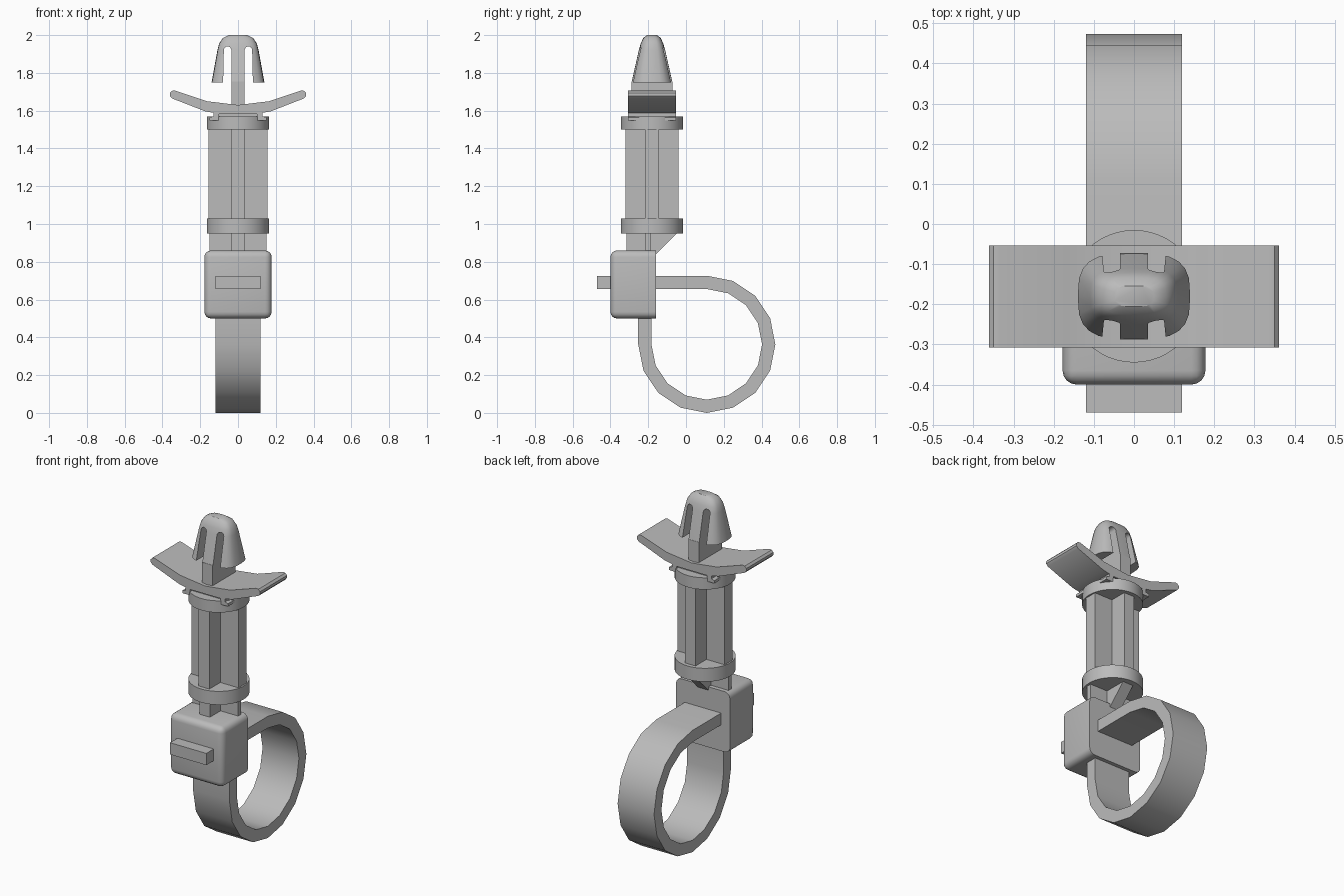
import bpy, bmesh, math
from mathutils import Vector

if "Cube" in bpy.data.objects:
    bpy.data.objects.remove(bpy.data.objects["Cube"])

grey = bpy.data.materials.new("light grey plastic")
grey.use_nodes = True
grey.diffuse_color = (0.5, 0.5, 0.5, 1)
grey.node_tree.nodes["Principled BSDF"].inputs["Base Color"].default_value = (0.5, 0.5, 0.5, 1)

AXIS_Y = -0.18      # the post stands on this line


def finish(name, bm, smooth=True):
    bmesh.ops.recalc_face_normals(bm, faces=bm.faces)
    mesh = bpy.data.meshes.new(name)
    bm.to_mesh(mesh)
    bm.free()
    mesh.materials.append(grey)
    obj = bpy.data.objects.new(name, mesh)
    bpy.context.collection.objects.link(obj)
    for o in bpy.context.selected_objects:
        o.select_set(False)
    obj.select_set(True)
    bpy.context.view_layer.objects.active = obj
    if smooth:
        bpy.ops.object.shade_smooth_by_angle(angle=math.radians(32))
    return obj


def prism(name, profile, axis, lo, hi):
    """Extrude a 2D profile along x (y,z points) or along y (x,z points)."""
    bm = bmesh.new()
    place = (lambda a, b: (lo, a, b)) if axis == "x" else (lambda a, b: (a, lo, b))
    face = bm.faces.new([bm.verts.new(place(a, b)) for a, b in profile])
    out = bmesh.ops.extrude_face_region(bm, geom=[face])
    shift = Vector((hi - lo, 0, 0)) if axis == "x" else Vector((0, hi - lo, 0))
    bmesh.ops.translate(bm, vec=shift, verts=[v for v in out["geom"] if isinstance(v, bmesh.types.BMVert)])
    return finish(name, bm)


def box(name, x0, x1, y0, y1, z0, z1):
    return prism(name, [(y0, z0), (y1, z0), (y1, z1), (y0, z1)], "x", x0, x1)


def disc(name, radius, z0, z1):
    bm = bmesh.new()
    bmesh.ops.create_cone(bm, cap_ends=True, segments=48, radius1=radius, radius2=radius, depth=z1 - z0)
    bmesh.ops.translate(bm, vec=(0, AXIS_Y, (z0 + z1) / 2), verts=bm.verts)
    return finish(name, bm)


# Strap: tail, straight run, three-quarter loop and riser
def loop(radius):
    return [(0.11 + radius * math.sin(i * math.pi / 8), 0.363 + radius * math.cos(i * math.pi / 8))
            for i in range(13)]


outer, inner = loop(0.363), loop(0.293)
strap = [(-0.47, 0.726)] + outer + [(-0.253, 0.52), (-0.183, 0.52)] + inner[::-1] + [(-0.47, 0.656)]
prism("strap", strap, "x", -0.12, 0.12)

# Locking head: rounded front and sides, flat back
bm = bmesh.new()
bmesh.ops.create_cube(bm, size=1)
bmesh.ops.scale(bm, vec=(0.356, 0.24, 0.36), verts=bm.verts)
bmesh.ops.translate(bm, vec=(0, -0.28, 0.68), verts=bm.verts)
edges = [e for e in bm.edges if min(v.co.y for v in e.verts) < -0.3]
bmesh.ops.bevel(bm, geom=edges, offset=0.035, segments=4, profile=0.5, affect="EDGES")
finish("locking_head", bm)

# Neck with a sloping rear gusset
box("neck_cross_plate", -0.15, 0.15, -0.215, -0.185, 0.84, 0.96)
prism("neck_gusset", [(-0.315, 0.84), (-0.16, 0.84), (-0.14, 0.86), (-0.045, 0.955), (-0.315, 0.955)],
      "x", -0.035, 0.035)

# Ribbed post between two collars
box("post_wide_rib", -0.155, 0.155, AXIS_Y - 0.037, AXIS_Y + 0.037, 1.02, 1.51)
box("post_deep_rib", -0.035, 0.035, AXIS_Y - 0.14, AXIS_Y + 0.14, 1.02, 1.51)
disc("lower_collar", 0.165, 0.95, 1.03)
disc("upper_collar", 0.165, 1.5, 1.57)

# Spring wing with rounded tips
half = [(0.165, 1.65), (0.335, 1.707), (0.35, 1.705), (0.361, 1.693), (0.361, 1.678),
        (0.35, 1.665), (0.175, 1.597), (0.1, 1.583)]
wing = [(0, 1.63)] + half + [(-x, z) for x, z in reversed(half)]
prism("spring_wing", wing, "y", -0.308, -0.053)

# Small feet under the wing
for side, s in (("left", 1), ("right", -1)):
    foot = [(0.1, 1.548), (0.15, 1.548), (0.15, 1.565), (0.13, 1.57), (0.13, 1.6), (0.1, 1.6)]
    prism(side + "_wing_foot", [(s * x, z) for x, z in foot], "y", -0.308, -0.053)
box("wing_root", -0.1, 0.1, -0.29, -0.07, 1.56, 1.6)

# Stem and rounded push-in tip
box("tip_stem", -0.035, 0.035, AXIS_Y - 0.108, AXIS_Y + 0.108, 1.6, 1.755)
bm = bmesh.new()
rings = []
for z, hx, hy in [(1.75, 0.14, 0.108), (1.92, 0.109, 0.07), (1.955, 0.1, 0.06),
                  (1.985, 0.08, 0.046), (2.0, 0.05, 0.026)]:
    ring = []
    for i in range(24):
        c, s = math.cos(i * math.pi / 12), math.sin(i * math.pi / 12)
        ring.append(bm.verts.new((math.copysign(abs(c) ** 0.65, c) * hx,
                                  AXIS_Y + math.copysign(abs(s) ** 0.65, s) * hy, z)))
    rings.append(ring)
for a, b in zip(rings, rings[1:]):
    for i in range(24):
        j = (i + 1) % 24
        bm.faces.new((a[i], a[j], b[j], b[i]))
bm.faces.new(rings[0])
bm.faces.new(rings[-1])
tip = finish("push_in_tip", bm, False)

# Arched slots separate the barbs from the stem
for s in (1, -1):
    arch = [(s * (0.055 + 0.02 * math.cos(i * math.pi / 8)), 1.92 + 0.02 * math.sin(i * math.pi / 8))
            for i in range(9)]
    cutter = prism("slot_cutter", [(s * 0.08, 1.7)] + arch + [(s * 0.035, 1.7)], "y", -0.5, 0.1)
    cutter.hide_render = True
    bpy.context.view_layer.objects.active = tip
    mod = tip.modifiers.new("slot", "BOOLEAN")
    mod.operation = "DIFFERENCE"
    mod.solver = "EXACT"
    mod.object = cutter
    bpy.ops.object.modifier_apply(modifier=mod.name)
    bpy.data.objects.remove(cutter)
tip.select_set(True)
bpy.context.view_layer.objects.active = tip
bpy.ops.object.shade_smooth_by_angle(angle=math.radians(32))
